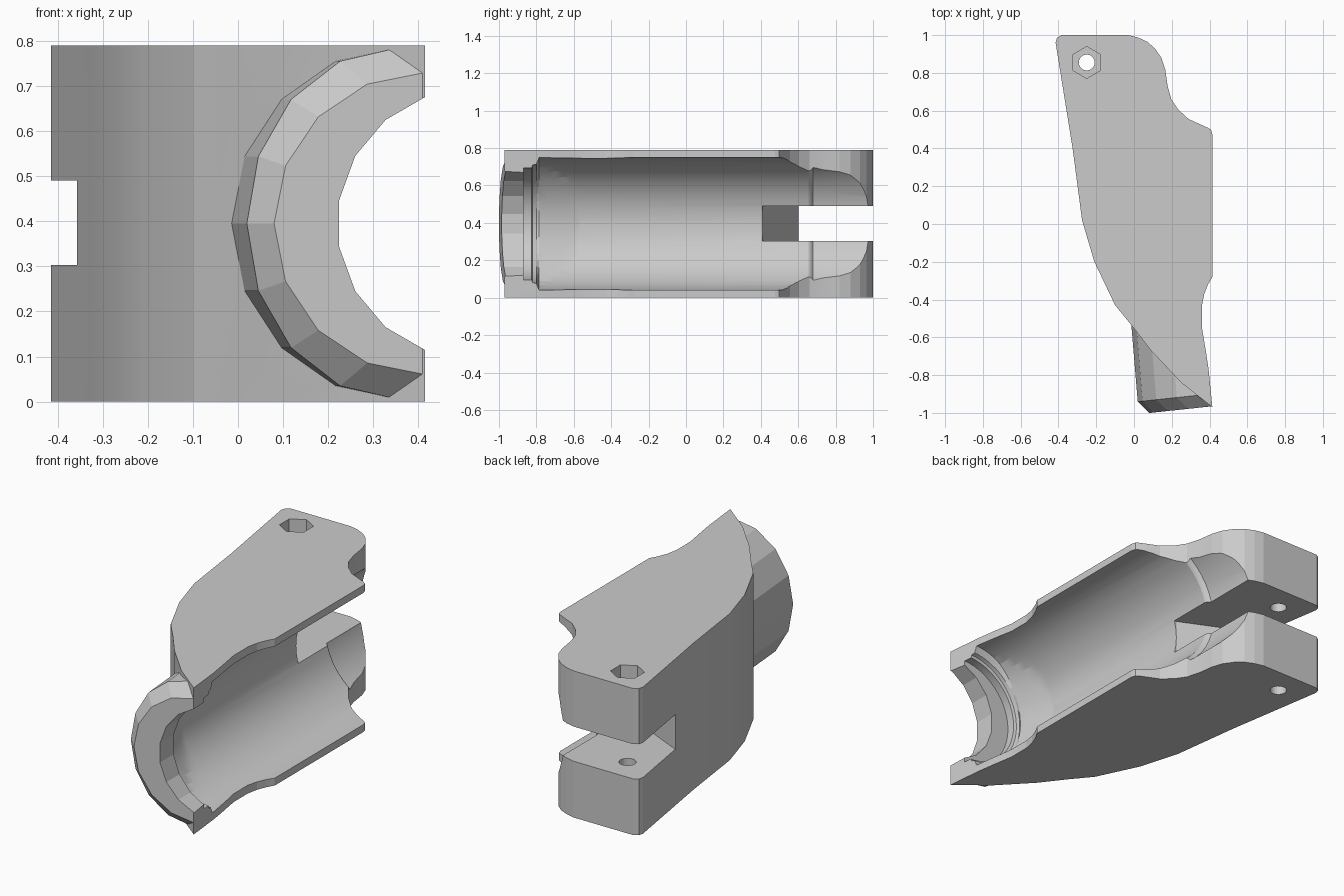
import bpy, bmesh
from math import sin, cos, pi, sqrt, radians

if "Cube" in bpy.data.objects:
    bpy.data.objects.remove(bpy.data.objects["Cube"])

ZC = 0.395   # height of the bore axis
TILT = 0.106 # slope of the tilted collar


def make(name, bm):
    bmesh.ops.recalc_face_normals(bm, faces=bm.faces)
    me = bpy.data.meshes.new(name)
    bm.to_mesh(me)
    bm.free()
    ob = bpy.data.objects.new(name, me)
    bpy.context.collection.objects.link(ob)
    return ob


def loft(name, rings):
    bm = bmesh.new()
    rows = [[bm.verts.new(p) for p in r] for r in rings]
    n = len(rows[0])
    for a, b in zip(rows, rows[1:]):
        for i in range(n):
            bm.faces.new((a[i], a[(i + 1) % n], b[(i + 1) % n], b[i]))
    bm.faces.new(rows[0])
    bm.faces.new(rows[-1])
    return make(name, bm)


def prism(name, pts, z0, z1):
    return loft(name, [[(x, y, z) for x, y in pts] for z in (z0, z1)])


def ring(xc, y, r, n=48, phase=0.0, tilt=0.0, sx=1.0):
    """Ring across the y axis; r may be a function of angle, sx squashes x."""
    out = []
    for i in range(n):
        a = 2 * pi * (i + phase) / n
        rr = r(a) if callable(r) else r
        dx = sx * rr * cos(a)
        out.append((xc + dx, y + tilt * dx, ZC + rr * sin(a)))
    return out


def polygon(cx, cy, r, n):
    return [(cx + r * sin(2 * pi * i / n), cy + r * cos(2 * pi * i / n)) for i in range(n)]


def boolean(target, tool, op):
    m = target.modifiers.new(op, 'BOOLEAN')
    m.object, m.operation, m.solver = tool, op, 'EXACT'
    bpy.context.view_layer.objects.active = target
    bpy.ops.object.modifier_apply(modifier=m.name)
    bpy.data.objects.remove(tool)


# Body: side outline extruded upward
right_edge = [(.415, -.28), (.392, -.32), (.372, -.37), (.36, -.43), (.36, -.55),
              (.38, -.67), (.395, -.77), (.415, -.97)]
outline = [(-.415, .96), (-.408, .985), (-.385, 1), (-.03, 1), (.02, .988), (.07, .965),
           (.11, .93), (.145, .88), (.165, .82), (.178, .73), (.198, .66), (.235, .605),
           (.29, .555), (.39, .51), (.408, .498), (.415, .475)] + right_edge + [
           (.25, -.84), (.09, -.67), (-.01, -.54), (-.1, -.43), (-.21, -.2), (-.275, .02),
           (-.325, .4)]
body = prism("clamp_body", outline, 0, .79)

# Tilted low-poly collar with a chamfered end
collar = loft("collar", [ring(.313, -.4, .39, 16, 0, TILT, .86),
                         ring(.355, -.905, .39, 16, 0, TILT, .86),
                         ring(.415, -.965, .335, 16, 0, TILT)])
boolean(body, collar, 'UNION')

# Trim the collar flush with the open side
trim = prism("trim", right_edge + [(.415, -1.2), (1.2, -1.2), (1.2, -.28)], -.2, 1)
boolean(body, trim, 'DIFFERENCE')


# Main bore, narrowing into the tilted seat at the collar end
def seat(y):
    d = .05 + (-.57 - y) * .2
    return lambda a: min(.355, d * cos(a) + sqrt(.405 ** 2 - (d * sin(a)) ** 2))


bore = loft("bore", [ring(.415, -.87, .30), ring(.415, -.825, .30), ring(.415, -.82, .315),
                     ring(.415, -.80, .32)]
            + [ring(.415, y, seat(y)) for y in (-.785, -.74, -.70, -.66, -.62, -.59, -.57)]
            + [ring(.415, .655, .355), ring(.415, .665, .36), ring(.415, .68, .375),
               ring(.415, 1.2, .375)])
boolean(body, bore, 'DIFFERENCE')

# Narrow mouth through the collar lip
mouth = loft("mouth", [ring(.52, y, .3, 18, .5) for y in (-1.2, -.84)])
boolean(body, mouth, 'DIFFERENCE')

# Clamp slot with slanted end wall
slot = prism("slot", [(-.6, .712), (-.353, .6), (.06, .41), (.7, .41), (.7, 1.2), (-.6, 1.2)],
             .303, .49)
boolean(body, slot, 'DIFFERENCE')

# Bolt hole and hexagonal nut pocket
boolean(body, prism("hole", polygon(-.25, .855, .042, 24), -.2, 1), 'DIFFERENCE')
boolean(body, prism("nut", polygon(-.25, .855, .084, 6), .71, 1), 'DIFFERENCE')

# Smooth bore shading, sharp edges elsewhere
bpy.ops.object.select_all(action='DESELECT')
body.select_set(True)
bpy.context.view_layer.objects.active = body
bpy.ops.object.shade_smooth_by_angle(angle=radians(10))
